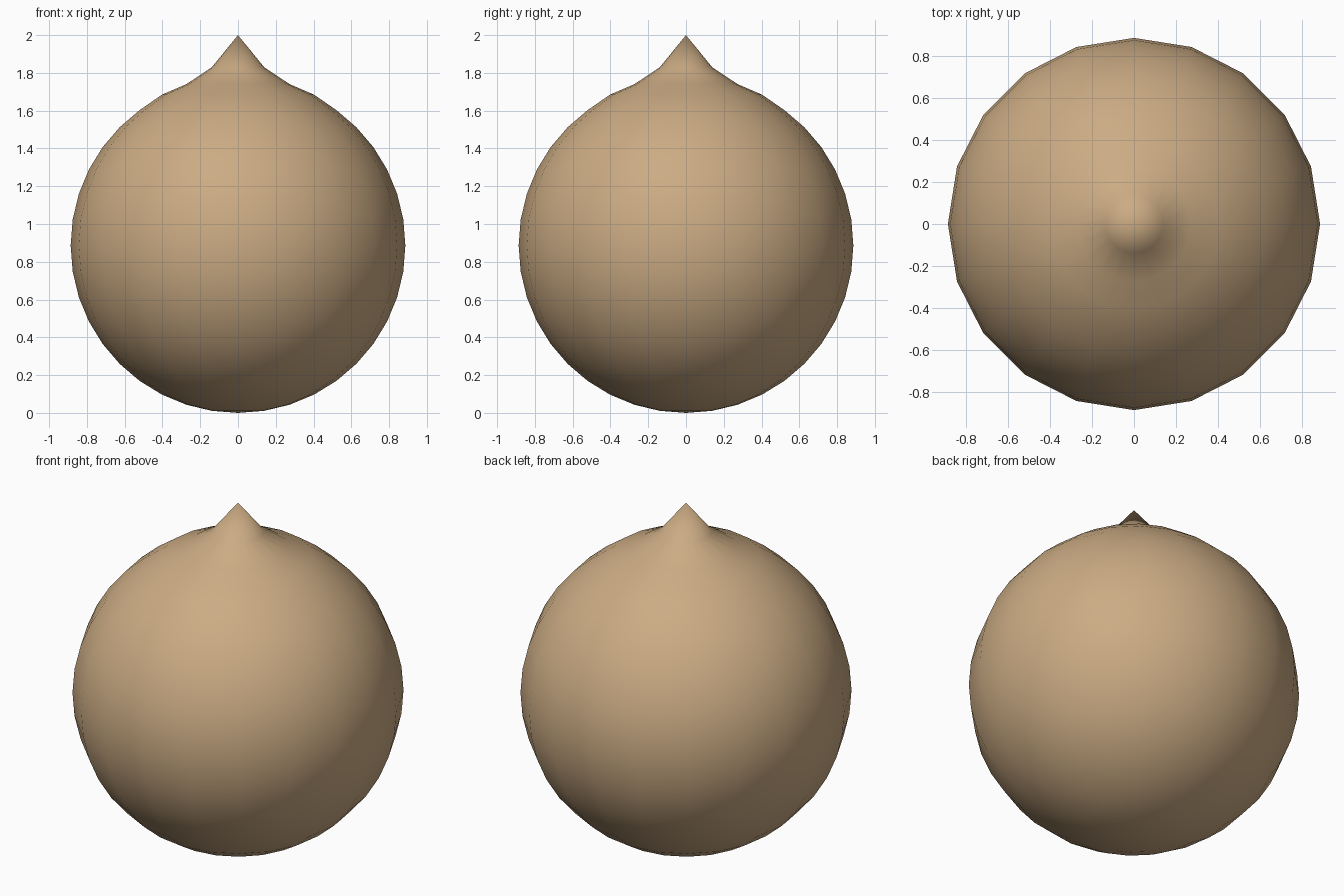
import bpy, bmesh, math

if "Cube" in bpy.data.objects:
    bpy.data.objects.remove(bpy.data.objects["Cube"])

SEG = 20          # sides around, and steps from pole to pole
R = 0.886         # body radius
# heights of the upper rings pulled up into the pointed tip (step from top: z)
PULLED = {0: 2.0, 1: 1.83, 2: 1.74, 3: 1.685}

# Round body with a pulled-up pointed top
bm = bmesh.new()
bmesh.ops.create_uvsphere(bm, u_segments=SEG, v_segments=SEG, radius=R)
for v in bm.verts:
    angle = math.acos(max(-1, min(1, v.co.z / R)))
    step = round(angle / (math.pi / SEG))
    v.co.z = PULLED.get(step, v.co.z + R)

mesh = bpy.data.meshes.new("pointed_round_body")
bm.to_mesh(mesh)
bm.free()
mesh.shade_smooth()
body = bpy.data.objects.new("pointed_round_body", mesh)
bpy.context.collection.objects.link(body)

# Tan colour
tan = bpy.data.materials.new("tan")
tan.diffuse_color = (0.60, 0.41, 0.23, 1)
tan.use_nodes = True
tan.node_tree.nodes["Principled BSDF"].inputs["Base Color"].default_value = tan.diffuse_color
mesh.materials.append(tan)
